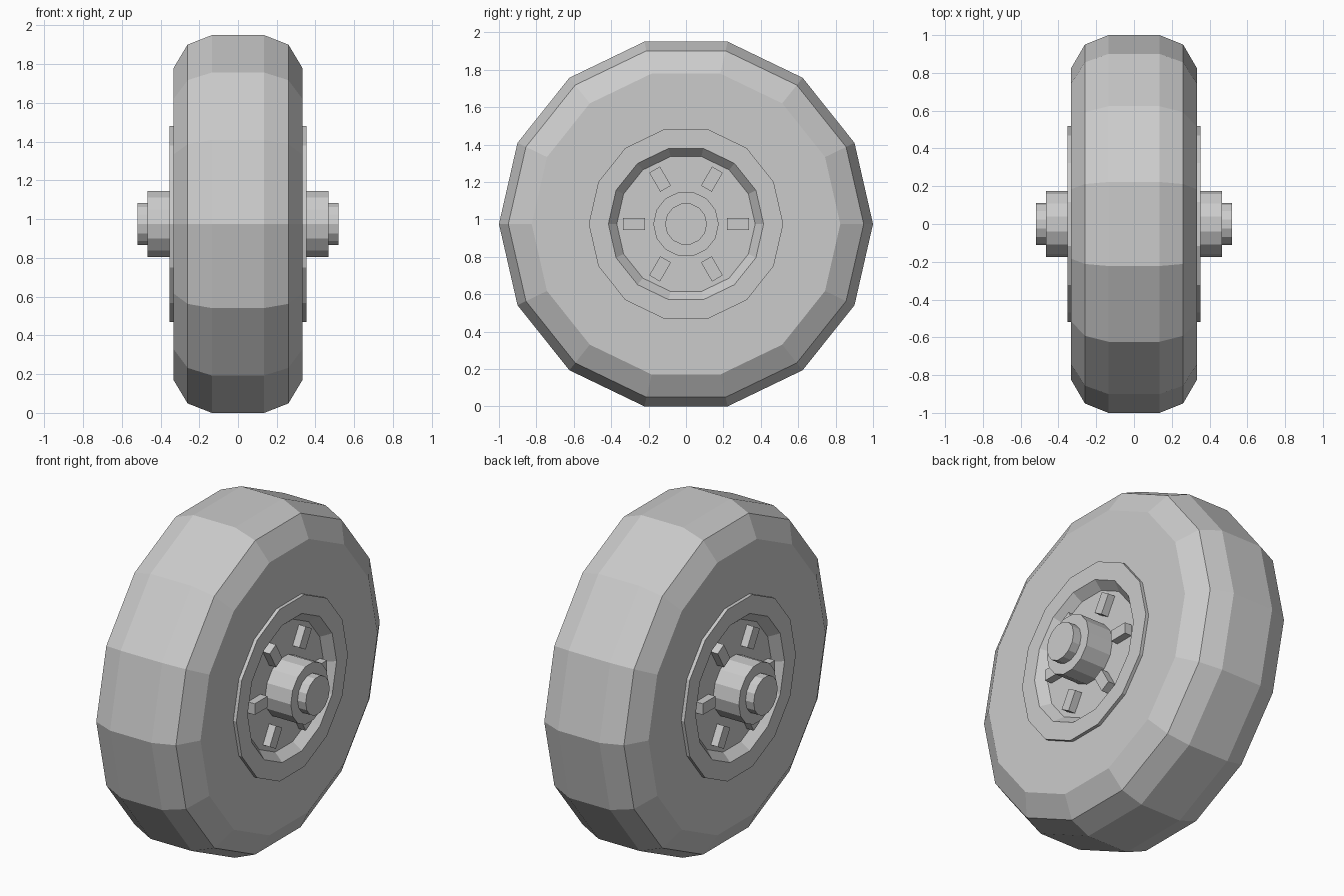
import bpy, bmesh
from math import cos, sin, pi, radians
from mathutils import Matrix, Vector

if "Cube" in bpy.data.objects:
    bpy.data.objects.remove(bpy.data.objects["Cube"])

SIDES = 14
CENTRE_Z = cos(pi / SIDES / 1.0)  # wheel rests on a flat facet
CENTRE = Vector((0, 0, CENTRE_Z))


def finish(name, bm):
    bmesh.ops.recalc_face_normals(bm, faces=bm.faces)
    mesh = bpy.data.meshes.new(name)
    bm.to_mesh(mesh)
    bm.free()
    obj = bpy.data.objects.new(name, mesh)
    bpy.context.collection.objects.link(obj)
    return obj


def lathe(name, half):
    """Revolve a half profile of (x, radius), mirrored in x, about the axle."""
    profile = [(-x, r) for x, r in reversed(half)] + half
    bm = bmesh.new()
    rings = []
    for x, r in profile:
        rings.append([bm.verts.new(CENTRE + Vector((x, r * cos(2 * pi * i / SIDES),
                                                    r * sin(2 * pi * i / SIDES))))
                      for i in range(SIDES)])
    for a, b in zip(rings, rings[1:]):
        for i in range(SIDES):
            j = (i + 1) % SIDES
            bm.faces.new((a[i], a[j], b[j], b[i]))
    # Cap the ends of solid parts
    if name != "tyre":
        bm.faces.new(rings[0])
        bm.faces.new(rings[-1])
    return finish(name, bm)


# Tyre with chamfered shoulders and flat sidewalls
lathe("tyre", [(0.135, 1.0), (0.26, 0.95), (0.333, 0.825), (0.333, 0.51)])

# Rim: raised lip and tapered dish
lathe("rim", [(0.353, 0.52), (0.353, 0.415), (0.30, 0.37)])

# Hub and axle end caps
lathe("hub", [(0.467, 0.175)])
lathe("axle", [(0.52, 0.112)])

# Six radial lugs in each dish
bm = bmesh.new()
for side in (-1, 1):
    for k in range(6):
        turn = Matrix.Rotation(radians(60 * k), 4, 'X')
        place = (Matrix.Translation(CENTRE) @ turn
                 @ Matrix.Translation((side * 0.315, 0.277, 0))
                 @ Matrix.Diagonal((0.06, 0.118, 0.066, 1)))
        bmesh.ops.create_cube(bm, size=1, matrix=place)
finish("lugs", bm)
